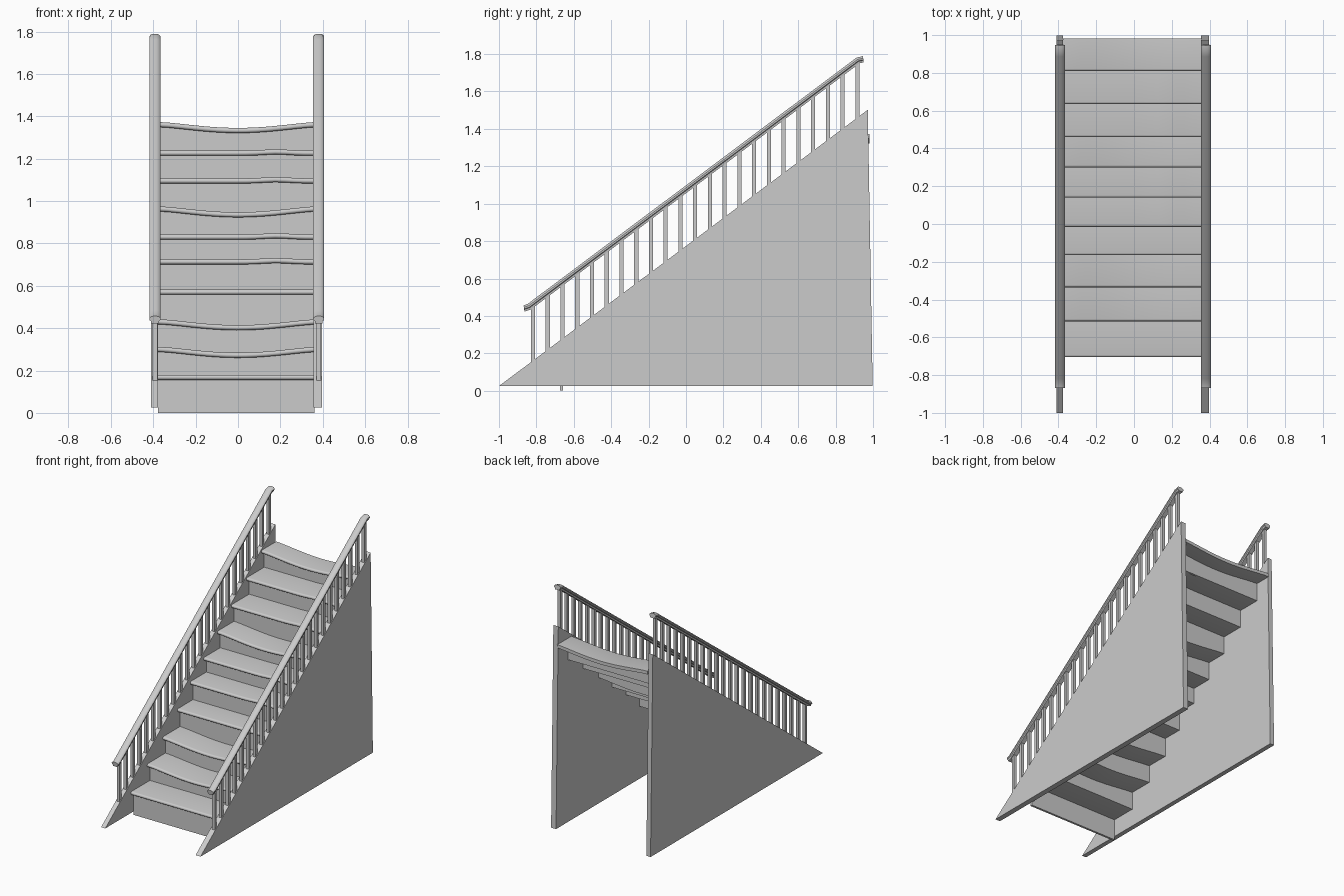
import bpy, bmesh, math

if "Cube" in bpy.data.objects:
    bpy.data.objects.remove(bpy.data.objects["Cube"])

X0, X1 = -0.377, 0.360          # inner faces of the two side panels
SLOPE = 0.749
FRONTS = [-0.705, -0.515, -0.335, -0.165, -0.015, 0.14, 0.30, 0.46, 0.635, 0.81]
TOPS = [0.18, 0.312, 0.442, 0.582, 0.725, 0.842, 0.975, 1.107, 1.238, 1.373]
SAGGED = {1, 2, 6, 9}
BUMPED = {4, 5, 7, 8}


def panel_z(y):
    return 0.025 + SLOPE * (y + 1.0)


def loft(name, rings, smooth=True):
    """Closed skin through a list of equal-length rings, capped at both ends."""
    bm = bmesh.new()
    vs = [[bm.verts.new(p) for p in r] for r in rings]
    n = len(rings[0])
    for a, b in zip(vs, vs[1:]):
        for i in range(n):
            j = (i + 1) % n
            bm.faces.new((a[i], a[j], b[j], b[i]))
    bm.faces.new(vs[0])
    bm.faces.new(vs[-1])
    bmesh.ops.recalc_face_normals(bm, faces=bm.faces)
    me = bpy.data.meshes.new(name)
    bm.to_mesh(me)
    bm.free()
    ob = bpy.data.objects.new(name, me)
    bpy.context.collection.objects.link(ob)
    if smooth:
        bpy.ops.object.select_all(action='DESELECT')
        ob.select_set(True)
        bpy.context.view_layer.objects.active = ob
        bpy.ops.object.shade_smooth_by_angle(angle=math.radians(35))
    return ob


def wear(step, x):
    """Height change of a worn tread across its width."""
    if step in SAGGED:
        return -0.028 * math.cos(math.pi / 2 * min(1, abs(x) / 0.37)) ** 1.3
    if step in BUMPED:
        return 0.006 * math.exp(-((x - 0.18) / 0.08) ** 2)
    return 0.0


def across(name, step, profile, follow):
    """Run a y-z profile across the stair; follow marks the points that sag."""
    rings = []
    for k in range(17):
        x = X0 + (X1 - X0) * k / 16
        rings.append([(x, y, z + (wear(step, x) if f else 0))
                      for (y, z), f in zip(profile, follow)])
    loft(name, rings)


# treads with rounded nosing, and risers set back beneath them
T = 0.024
for i, (f, top) in enumerate(zip(FRONTS, TOPS)):
    back = FRONTS[i + 1] + 0.045 if i < 9 else 0.982
    r = T / 2
    nose = [(f + r - r * math.sin(a), top - r + r * math.cos(a))
            for a in [math.pi * k / 6 for k in range(7)]]
    prof = nose + [(back, top - T), (back, top)]
    across(f"tread_{i + 1}", i, prof, [True] * len(prof))
    low = TOPS[i - 1] - T if i else 0.0
    y = f + 0.032
    rprof = [(y, low), (y + 0.016, low), (y + 0.016, top - 0.01), (y, top - 0.01)]
    across(f"riser_{i + 1}", i, rprof, [False, False, True, True])
    if i and (i - 1) in SAGGED:      # strip closing the gap above a sagged tread
        across(f"riser_foot_{i + 1}", i - 1,
               [(y, low), (y + 0.016, low), (y + 0.016, low + 0.03), (y, low + 0.03)],
               [True, True, False, False])

# moulded handrail cross-section: (sideways, upward)
RAIL = [(-0.017, -0.017), (0.017, -0.017), (0.019, -0.006), (0.026, -0.002),
        (0.026, 0.006), (0.019, 0.014), (0.008, 0.017), (-0.008, 0.017),
        (-0.019, 0.014), (-0.026, 0.006), (-0.026, -0.002), (-0.019, -0.006)]


def rail_z(y):
    return panel_z(y) + 0.303


for side, xa, xb, xc in (("left", -0.411, X0, -0.392), ("right", X1 - 0.004, 0.396, 0.381)):
    # triangular side panel
    tri = [(-1.0, 0.025), (0.998, 0.025), (0.972, 1.502)]
    loft(f"{side}_side_panel", [[(x, y, z) for y, z in tri] for x in (xa, xb)], False)

    # balusters, cut to the slope at both ends
    for k in range(23):
        y = -0.818 + k * 1.734 / 22
        rings = []
        for fn, d in ((panel_z, -0.015), (rail_z, -0.005)):
            rings.append([(xc + sx * 0.011, y + sy * 0.011, fn(y + sy * 0.011) + d)
                          for sx, sy in ((-1, -1), (1, -1), (1, 1), (-1, 1))])
        loft(f"{side}_baluster_{k + 1}", rings, False)

    # handrail that eases off to level at its two ends
    path = [(-0.866, rail_z(-0.84) - 0.008, 0.15), (-0.838, rail_z(-0.838), 0.5),
            (-0.81, rail_z(-0.81), 0.643), (0.895, rail_z(0.895), 0.643),
            (0.92, rail_z(0.92), 0.45), (0.948, rail_z(0.92) + 0.006, 0.1)]
    loft(f"{side}_handrail",
         [[(xc + u, y - v * math.sin(a), z + v * math.cos(a)) for u, v in RAIL]
          for y, z, a in path])
